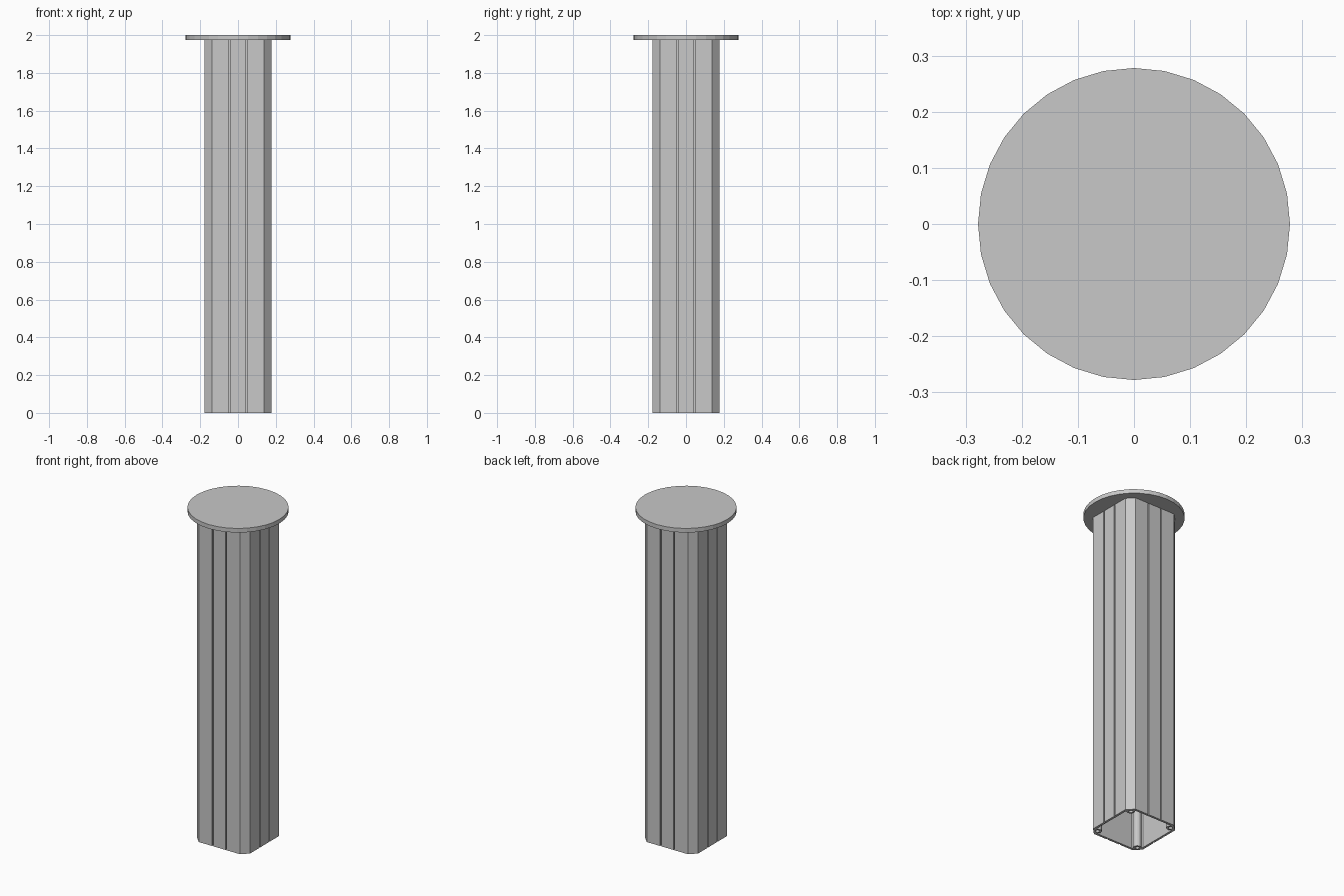
import bpy, bmesh, math
from mathutils import Vector, Matrix

cube = bpy.data.objects.get("Cube")
if cube:
    bpy.data.objects.remove(cube, do_unlink=True)

HEIGHT, CAP = 2.0, 0.025
HALF, FLAT = 0.178, 0.138        # outer half width, start of corner chamfer
WALL = 0.014
SLIT, SLIT_W, SLIT_D = 0.045, 0.004, 0.008
BOSS, BOSS_R, HOLE_R = 0.142, 0.023, 0.012

grey = bpy.data.materials.new("aluminium grey")
grey.use_nodes = True
colour = (0.58, 0.58, 0.58, 1)
grey.diffuse_color = colour
grey.node_tree.nodes["Principled BSDF"].inputs["Base Color"].default_value = colour


def four_sides(points):
    """Repeat one side's points around the square section."""
    return [Matrix.Rotation(k * math.pi / 2, 2) @ Vector(p)
            for k in range(4) for p in points]


def add_mesh(name, bm):
    bmesh.ops.recalc_face_normals(bm, faces=bm.faces)
    mesh = bpy.data.meshes.new(name)
    bm.to_mesh(mesh)
    bm.free()
    mesh.materials.append(grey)
    ob = bpy.data.objects.new(name, mesh)
    bpy.context.collection.objects.link(ob)
    return ob


def extrude_section(name, loops, bottom, top):
    """Extrude a section with holes into a solid."""
    curve = bpy.data.curves.new(name + " section", 'CURVE')
    curve.dimensions, curve.fill_mode = '2D', 'BOTH'
    curve.extrude = (top - bottom) / 2
    for loop in loops:
        spline = curve.splines.new('POLY')
        spline.points.add(len(loop) - 1)
        for point, co in zip(spline.points, loop):
            point.co = (co[0], co[1], 0, 1)
        spline.use_cyclic_u = True
    temp = bpy.data.objects.new(name + " section", curve)
    bpy.context.collection.objects.link(temp)
    bpy.context.view_layer.update()
    mesh = bpy.data.meshes.new_from_object(
        temp.evaluated_get(bpy.context.evaluated_depsgraph_get()))
    bm = bmesh.new()
    bm.from_mesh(mesh)
    bpy.data.objects.remove(temp, do_unlink=True)
    bpy.data.curves.remove(curve)
    bpy.data.meshes.remove(mesh)
    bmesh.ops.remove_doubles(bm, verts=bm.verts, dist=1e-5)
    bmesh.ops.translate(bm, verts=bm.verts, vec=(0, 0, (top + bottom) / 2))
    for f in bm.faces:
        f.smooth = False
        f.material_index = 0
    return add_mesh(name, bm)


# Outer outline: chamfered square with two slits in each side
side = [(HALF, -FLAT)]
for y in (-SLIT, SLIT):
    side += [(HALF, y - SLIT_W), (HALF - SLIT_D, y - SLIT_W),
             (HALF - SLIT_D, y + SLIT_W), (HALF, y + SLIT_W)]
side.append((HALF, FLAT))

# Inner outline: flat walls with a rounded screw boss in each corner
inner = HALF - WALL
arc = [(BOSS + BOSS_R * math.cos(math.radians(a)),
        BOSS + BOSS_R * math.sin(math.radians(a)))
       for a in range(-45, -226, -20)]
inner_side = [(inner, BOSS - BOSS_R)] + arc + [(BOSS - BOSS_R, inner)]

# Screw holes
holes = []
for sx in (-1, 1):
    for sy in (-1, 1):
        holes.append([(sx * BOSS + HOLE_R * math.cos(k * math.pi / 6),
                       sy * BOSS + HOLE_R * math.sin(k * math.pi / 6))
                      for k in range(12)])

extrude_section("hollow post", [four_sides(side), four_sides(inner_side)] + holes,
                0, HEIGHT - CAP)

# Round top plate
bm = bmesh.new()
bmesh.ops.create_cone(bm, cap_ends=True, segments=32, radius1=0.278, radius2=0.278,
                      depth=CAP, matrix=Matrix.Translation((0, 0, HEIGHT - CAP / 2)))
add_mesh("round top plate", bm)
